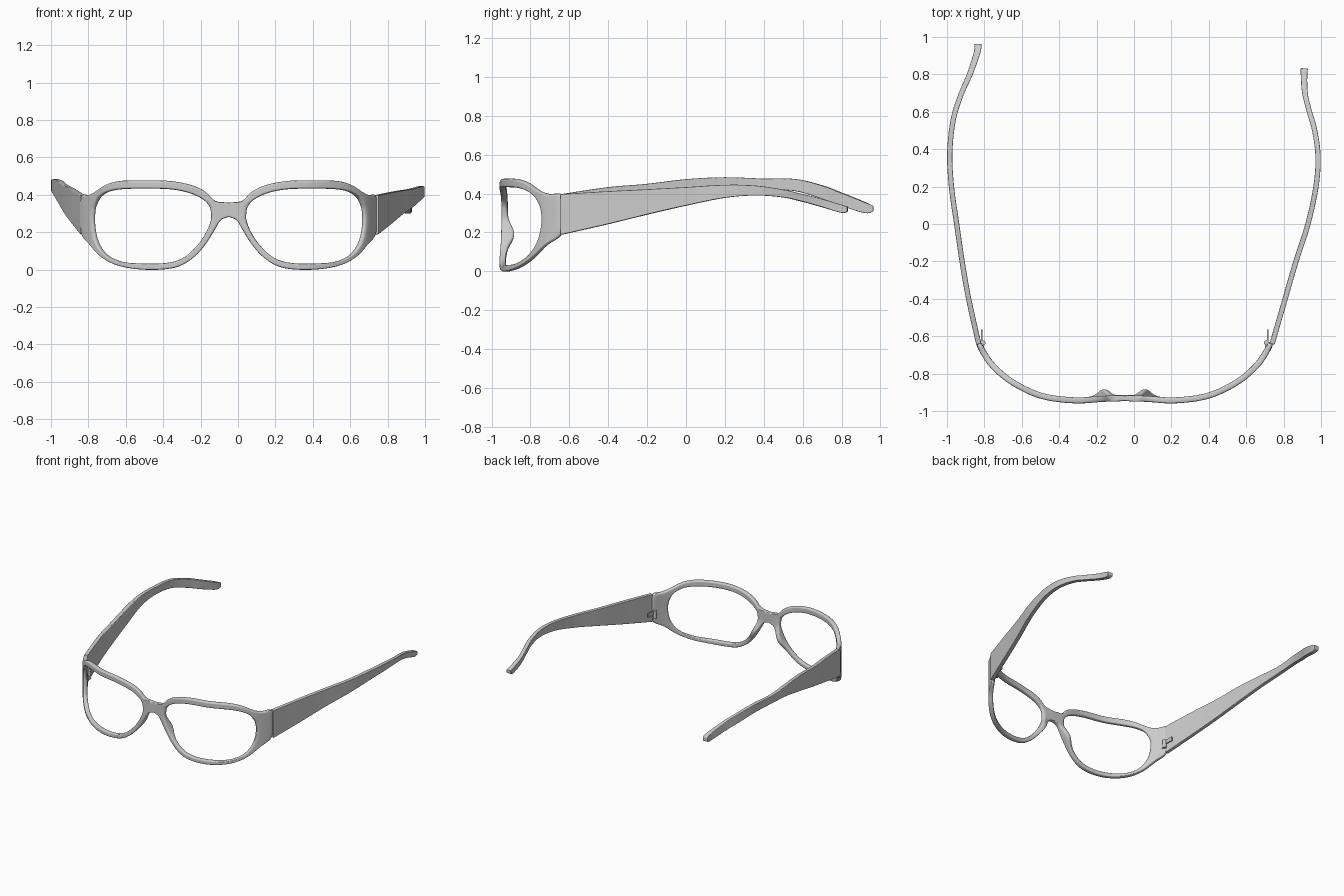
import bpy, bmesh, math
from mathutils import Vector

if "Cube" in bpy.data.objects:
    bpy.data.objects.remove(bpy.data.objects["Cube"])

CX = -0.05  # mirror plane of the front


def spline(pts, n, closed=False):
    """Catmull-Rom subdivision of a list of tuples."""
    pts = [Vector(p) for p in pts]
    m, out = len(pts), []
    for i in range(m if closed else m - 1):
        if closed:
            a, b, c, d = (pts[(i + k) % m] for k in (-1, 0, 1, 2))
        else:
            a, b, c, d = (pts[min(max(i + k, 0), m - 1)] for k in (-1, 0, 1, 2))
        for j in range(n):
            t = j / n
            out.append(0.5 * (2 * b + (c - a) * t + (2 * a - 5 * b + 4 * c - d) * t * t
                              + (3 * b - a - 3 * c + d) * t ** 3))
    return out if closed else out + [pts[-1]]


def make_object(name, bm, angle=40):
    bmesh.ops.recalc_face_normals(bm, faces=bm.faces[:])
    me = bpy.data.meshes.new(name)
    bm.to_mesh(me)
    bm.free()
    ob = bpy.data.objects.new(name, me)
    bpy.context.collection.objects.link(ob)
    bpy.ops.object.select_all(action='DESELECT')
    ob.select_set(True)
    bpy.context.view_layer.objects.active = ob
    bpy.ops.object.shade_smooth_by_angle(angle=math.radians(angle))
    return ob


# Front frame: wrap curve seen from above (distance from middle, y)
wrap = spline([(0, -.947), (.12, -.951), (.27, -.959), (.455, -.933), (.616, -.855),
               (.72, -.765), (.772, -.69), (.803, -.63)], 12)


def wrap_at(u):
    """Outer y and inward normal of the wrap curve."""
    for p, q in zip(wrap, wrap[1:]):
        if u <= q.x:
            break
    y = p.y + (q.y - p.y) * (u - p.x) / (q.x - p.x)
    d = (q - p).normalized()
    return y, Vector((-d.y, d.x, 0))


# Matching points: lens opening (u, z), outer outline (u, z)
rim = [(.095, .30, 0, .32), (.102, .335, 0, .357), (.13, .37, .07, .365),
       (.18, .398, .12, .415), (.245, .418, .195, .452), (.33, .43, .32, .475),
       (.45, .432, .45, .477), (.565, .43, .585, .475), (.645, .418, .665, .453),
       (.695, .39, .725, .413), (.718, .35, .765, .398), (.728, .315, .797, .397),
       (.732, .26, .80, .30), (.723, .19, .797, .19), (.70, .125, .755, .14),
       (.658, .075, .69, .068), (.58, .042, .60, .021), (.48, .033, .48, 0),
       (.36, .033, .35, 0), (.27, .05, .255, .02), (.205, .09, .175, .073),
       (.15, .15, .116, .143), (.115, .21, .073, .213), (.097, .255, .04, .266),
       (.094, .28, 0, .283)]

bm = bmesh.new()
rings = []
for hu, hz, ou, oz in spline(rim, 3, closed=True):
    ou = min(max(ou, 0), .80)
    front, back = [], []
    for t in (0, .3, .7, 1):
        u, z = hu + (ou - hu) * t, hz + (oz - hz) * t
        y, n = wrap_at(u)
        if u < 1e-6:
            n = Vector((0, 1, 0))
        # nose pads are a swelling on the back of the rim
        pad = .037 * math.exp(-((u - .11) / .055) ** 2 - ((z - .19) / .065) ** 2)
        p = Vector((u, y, z))
        q = p + n * .032 + Vector((0, pad, 0))
        front.append(bm.verts.new(p))
        back.append(bm.verts.new(q))
    rings.append(front + back[::-1])
for a, b in zip(rings, rings[1:] + rings[:1]):
    for k in range(8):
        quad = (a[k], a[(k + 1) % 8], b[(k + 1) % 8], b[k])
        if all(v.co.x < 1e-6 for v in quad):
            continue  # open seam at the mirror plane
        bm.faces.new(quad)
frame = make_object("front_frame", bm, 60)
frame.location.x = CX
mir = frame.modifiers.new("Mirror", 'MIRROR')
mir.use_clip = True
sub = frame.modifiers.new("Subdivision", 'SUBSURF')
sub.levels = sub.render_levels = 2


# Temple arms: stations (x, y, bottom z, top z)
def temple(name, stations):
    path = spline(stations, 5)
    bm = bmesh.new()
    rows = []
    m = len(path)
    for i, (x, y, z0, z1) in enumerate(path):
        a, b = path[max(i - 1, 0)], path[min(i + 1, m - 1)]
        d = Vector((b[0] - a[0], b[1] - a[1], 0)).normalized()
        side = Vector((d.y, -d.x, 0))
        f = i / (m - 1)
        w = .014 + .006 * max(0, (f - .75) / .25)
        rows.append([bm.verts.new(Vector((x, y, z)) + side * s * w)
                     for s, z in ((-1, z0), (1, z0), (1, z1), (-1, z1))])
    for r, q in zip(rows, rows[1:]):
        for k in range(4):
            bm.faces.new((r[k], r[(k + 1) % 4], q[(k + 1) % 4], q[k]))
    bm.faces.new(rows[0])
    bm.faces.new(rows[-1])
    ob = make_object(name, bm)
    bev = ob.modifiers.new("Bevel", 'BEVEL')
    bev.width, bev.segments = .007, 3
    bev.limit_method, bev.angle_limit = 'ANGLE', math.radians(40)


temple("right_temple", [
    (.738, -.642, .188, .397), (.808, -.40, .243, .412), (.866, -.20, .292, .422),
    (.93, 0, .338, .433), (.973, .20, .378, .445), (.984, .36, .39, .441),
    (.966, .50, .38, .42), (.938, .60, .358, .397), (.914, .70, .33, .372),
    (.909, .80, .301, .343), (.911, .832, .308, .332)])
temple("left_temple", [
    (-.83, -.642, .188, .397), (-.884, -.40, .255, .433), (-.919, -.20, .305, .45),
    (-.948, 0, .355, .474), (-.976, .20, .402, .484), (-.985, .38, .42, .478),
    (-.966, .56, .413, .475), (-.922, .70, .374, .442), (-.878, .80, .338, .404),
    (-.838, .92, .300, .356), (-.835, .963, .308, .337)])

# Hinges: barrel with a leaf on the arm and one on the front
for side, s in (("right", 1), ("left", -1)):
    x = CX + s * .757
    bm = bmesh.new()
    parts = bmesh.ops.create_cone(bm, cap_ends=True, segments=16, radius1=.013,
                                  radius2=.013, depth=.06)['verts']
    bmesh.ops.translate(bm, verts=parts, vec=(x, -.635, .25))
    for dx, y, z, ly in ((.008, -.60, .265, .07), (-.002, -.66, .235, .05)):
        box = bmesh.ops.create_cube(bm, size=1)['verts']
        bmesh.ops.scale(bm, verts=box, vec=(.008, ly, .03))
        bmesh.ops.translate(bm, verts=box, vec=(x + s * dx, y, z))
    make_object(side + "_hinge", bm)
